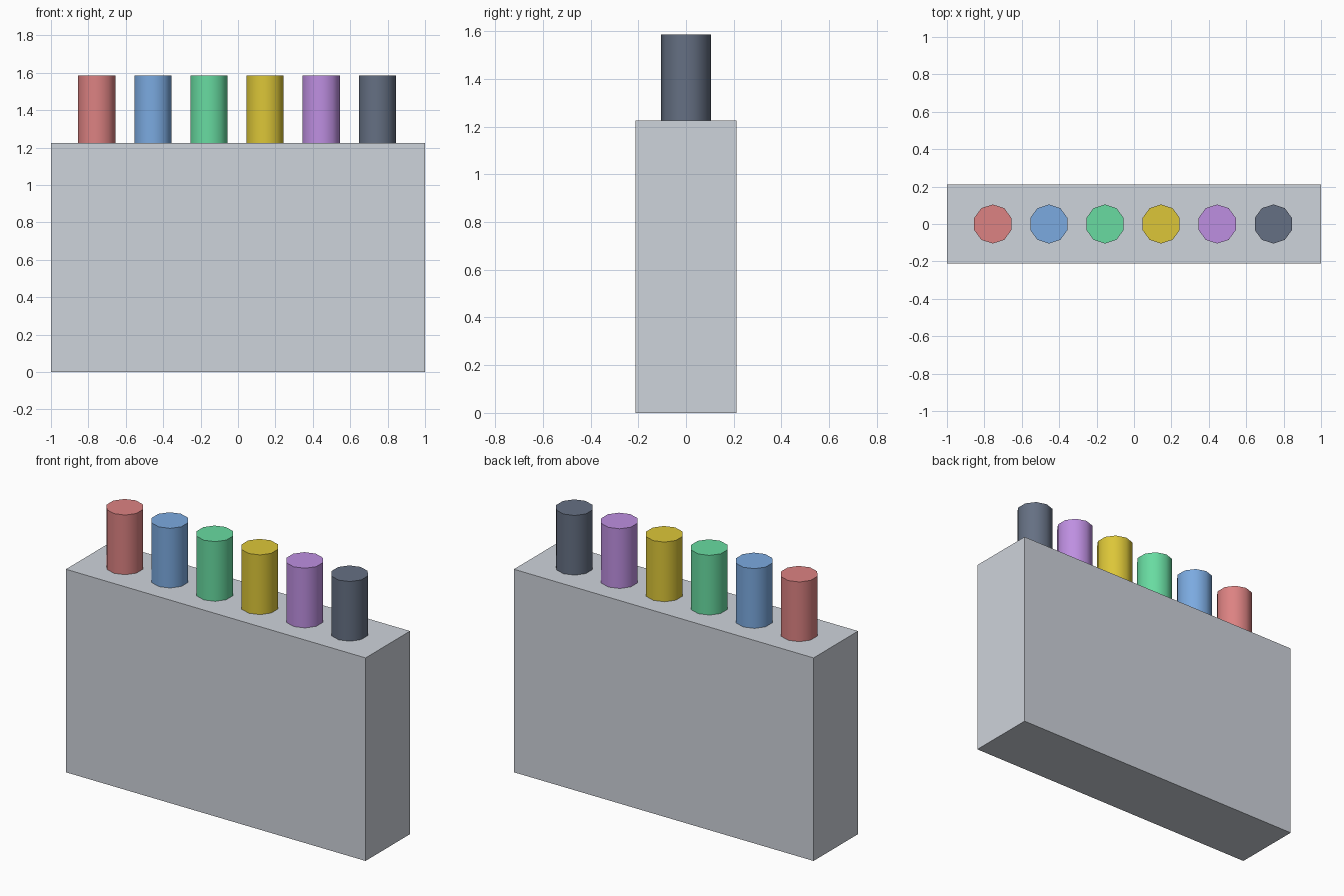
import bpy
import math

cube = bpy.data.objects.get("Cube")
if cube:
    bpy.data.objects.remove(cube, do_unlink=True)


def make_material(name, rgb):
    """Flat material from an 0-255 sRGB colour."""
    linear = [((c / 255 + 0.055) / 1.055) ** 2.4 for c in rgb]
    mat = bpy.data.materials.new(name)
    mat.use_nodes = True
    mat.diffuse_color = (*linear, 1)
    mat.node_tree.nodes["Principled BSDF"].inputs["Base Color"].default_value = (*linear, 1)
    return mat


def finish(name, mat):
    obj = bpy.context.object
    obj.name = obj.data.name = name
    obj.data.materials.append(mat)
    return obj


BODY_HEIGHT, PEG_TOP = 1.225, 1.585
PEG_RADIUS, PEG_SPACING, FIRST_X = 0.1045, 0.30, -0.755

# Box body
bpy.ops.mesh.primitive_cube_add(size=1, location=(0, 0, BODY_HEIGHT / 2))
body = finish("box_body", make_material("light grey", (206, 211, 219)))
body.scale = (2, 0.424, BODY_HEIGHT)
bpy.ops.object.transform_apply(location=False, rotation=False, scale=True)

# Row of coloured ten-sided pegs, standing on the box top
colours = {
    "red": (220, 130, 130),
    "blue": (123, 170, 224),
    "green": (104, 219, 161),
    "yellow": (220, 198, 56),
    "purple": (190, 143, 225),
    "dark slate": (101, 112, 131),
}
for i, (colour, rgb) in enumerate(colours.items()):
    bpy.ops.mesh.primitive_cylinder_add(
        vertices=10, radius=PEG_RADIUS, depth=PEG_TOP - BODY_HEIGHT,
        location=(FIRST_X + i * PEG_SPACING, 0, (PEG_TOP + BODY_HEIGHT) / 2))
    finish(colour.replace(" ", "_") + "_peg", make_material(colour, rgb))
    bpy.ops.object.shade_smooth_by_angle(angle=math.radians(40))
